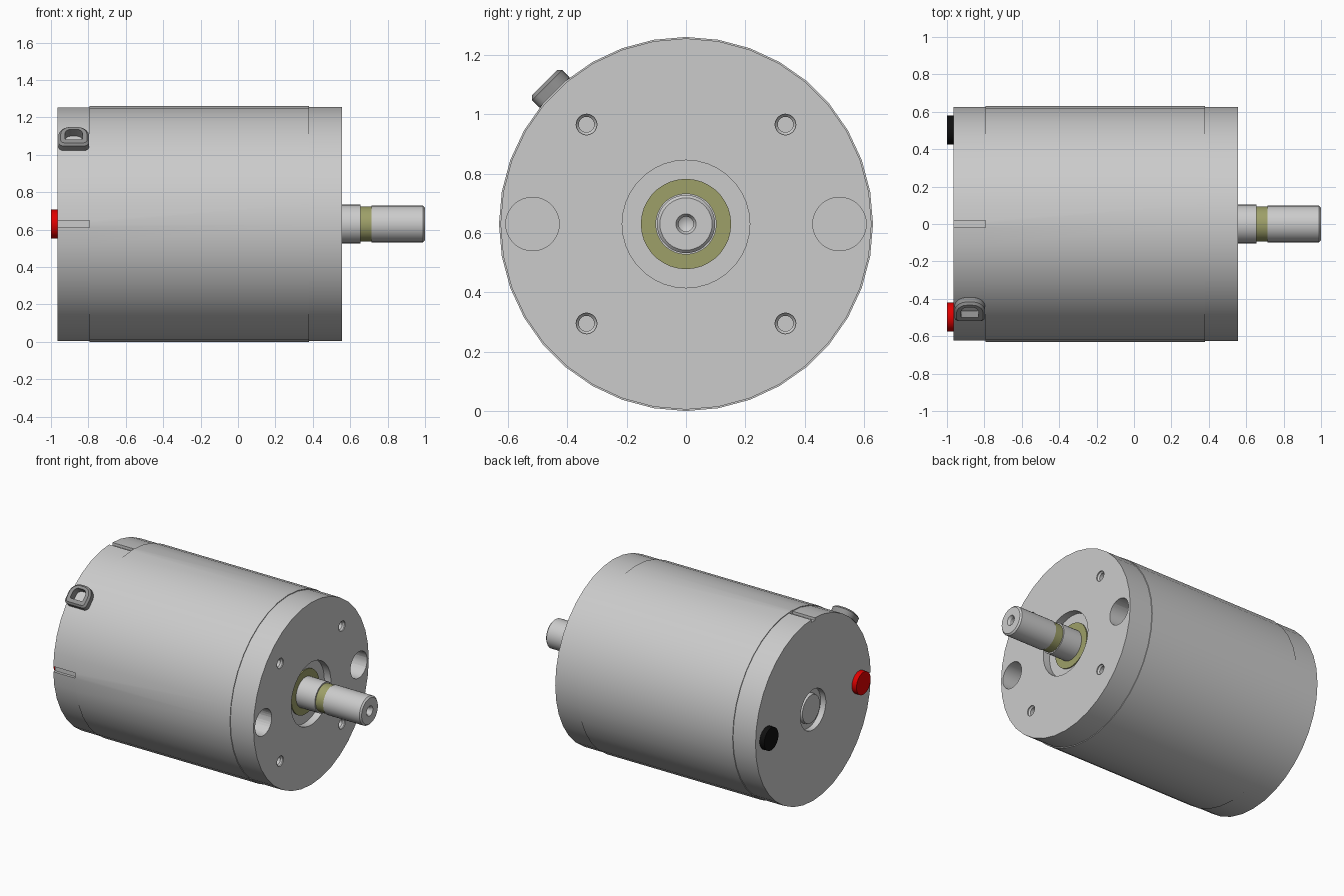
import bpy, bmesh, math
from mathutils import Vector

if "Cube" in bpy.data.objects:
    bpy.data.objects.remove(bpy.data.objects["Cube"])

ZC = 0.63  # height of the motor axis


def material(name, rgb):
    m = bpy.data.materials.new(name)
    m.diffuse_color = (*rgb, 1)
    m.use_nodes = True
    m.node_tree.nodes["Principled BSDF"].inputs["Base Color"].default_value = m.diffuse_color
    return m


OLIVE = material("olive", (0.34, 0.35, 0.14))
RED = material("red", (0.75, 0.0, 0.0))
BLACK = material("black", (0.005, 0.005, 0.005))
DARK = material("dark_grey", (0.28, 0.28, 0.28))


def finish(name, bm, mat=None):
    bmesh.ops.recalc_face_normals(bm, faces=bm.faces)
    me = bpy.data.meshes.new(name)
    bm.to_mesh(me)
    bm.free()
    ob = bpy.data.objects.new(name, me)
    bpy.context.collection.objects.link(ob)
    if mat:
        me.materials.append(mat)
    return ob


def smooth(ob):
    bpy.ops.object.select_all(action='DESELECT')
    ob.select_set(True)
    bpy.context.view_layer.objects.active = ob
    bpy.ops.object.shade_smooth_by_angle(angle=math.radians(30))


def bridge(bm, a, b):
    n = max(len(a), len(b))
    for i in range(n):
        j = (i + 1) % n
        if len(a) == 1:
            bm.faces.new((a[0], b[i], b[j]))
        elif len(b) == 1:
            bm.faces.new((a[i], b[0], a[j]))
        else:
            bm.faces.new((a[i], b[i], b[j], a[j]))


def lathe_into(bm, pts, y=0, z=ZC, segs=36, closed=False):
    """Spin (x, radius) points around an axis along x."""
    rings = []
    for x, r in pts:
        angs = [2 * math.pi * k / segs for k in range(segs if r else 1)]
        rings.append([bm.verts.new((x, y + r * math.sin(a), z + r * math.cos(a))) for a in angs])
    for a, b in zip(rings, rings[1:]):
        bridge(bm, a, b)
    if closed:
        bridge(bm, rings[-1], rings[0])


def lathe(name, pts, mat=None, **kw):
    bm = bmesh.new()
    lathe_into(bm, pts, **kw)
    ob = finish(name, bm, mat)
    smooth(ob)
    return ob


# Housing with stepped ends, front recess and rear bore
housing = lathe("housing", [
    (-0.95, 0), (-0.95, 0.095), (-0.925, 0.1), (-0.925, 0.138), (-0.965, 0.138),
    (-0.965, 0.625), (-0.795, 0.625), (-0.795, 0.63), (0.38, 0.63), (0.38, 0.625),
    (0.555, 0.625), (0.555, 0.215), (0.505, 0.215), (0.505, 0)])

# Cutters: mounting holes, countersunk screw holes, rear slots
bm = bmesh.new()
for s in (-1, 1):
    lathe_into(bm, [(0.6, 0), (0.6, 0.09), (0.40, 0.09), (0.40, 0)], y=s * 0.517)
    for t in (-1, 1):
        lathe_into(bm, [(0.6, 0), (0.6, 0.035), (0.548, 0.035), (0.538, 0.026),
                        (0.42, 0.026), (0.42, 0)], y=s * 0.335, z=ZC + t * 0.335, segs=24)
for centre, size in (((-0.895, 0, ZC + 0.65), (0.2, 0.036, 0.09)),
                     ((-0.895, -0.65, ZC), (0.2, 0.09, 0.036))):
    box = bmesh.ops.create_cube(bm, size=1)["verts"]
    for v in box:
        v.co = Vector(centre) + Vector(a * b for a, b in zip(v.co, size))
cutter = finish("hole_cutter", bm)
cutter.hide_render = True
mod = housing.modifiers.new("holes", 'BOOLEAN')
mod.operation = 'DIFFERENCE'
mod.solver = 'EXACT'
mod.object = cutter
bpy.ops.object.select_all(action='DESELECT')
housing.select_set(True)
bpy.context.view_layer.objects.active = housing
bpy.ops.object.modifier_apply(modifier=mod.name)
bpy.data.objects.remove(cutter)
smooth(housing)

# Shaft with groove, chamfer and centre drilling
lathe("shaft", [(0.495, 0), (0.495, 0.103), (0.655, 0.103), (0.655, 0.088), (0.715, 0.088),
                (0.715, 0.098), (0.99, 0.098), (1.0, 0.088), (1.0, 0.034), (0.985, 0.025),
                (0.92, 0.025), (0.905, 0)])
lathe("shaft_groove_band", [(0.655, 0.086), (0.655, 0.094), (0.715, 0.094), (0.715, 0.086)],
      OLIVE, closed=True)
lathe("front_bearing", [(0.5, 0.102), (0.5, 0.152), (0.512, 0.152), (0.512, 0.102)],
      OLIVE, closed=True)

# Rear electrical terminals
for name, mat, y in (("positive_terminal", RED, -0.497), ("negative_terminal", BLACK, 0.503)):
    lathe(name, [(-0.955, 0), (-0.955, 0.077), (-1.0, 0.077), (-1.0, 0)], mat, y=y)


# Cable loop: D-shaped frame lying tangent to the housing at 45 degrees
def outline(hw, low, high, r_low, r_high, n=8):
    pts = []
    for q, (sx, t, r) in enumerate(((1, high, r_high), (-1, high, r_high),
                                    (-1, low, r_low), (1, low, r_low))):
        cx = sx * (hw - r)
        ct = t - r if q < 2 else t + r
        for k in range(n + 1):
            a = math.pi / 2 * (q + k / n)
            pts.append((cx + r * math.cos(a), ct + r * math.sin(a)))
    return pts


outer = outline(0.082, -0.072, 0.072, 0.028, 0.068)
inset = outline(0.07, -0.060, 0.060, 0.020, 0.056)
hole = outline(0.047, -0.034, 0.042, 0.008, 0.034)
c = math.sqrt(0.5)
bm = bmesh.new()
rings = []
for loop, h in ((inset, 0.615), (outer, 0.627), (outer, 0.662), (inset, 0.674),
                (hole, 0.674), (hole, 0.615)):
    rings.append([bm.verts.new((-0.878 + u, (t - h) * c, ZC + (t + h) * c)) for u, t in loop])
for a, b in zip(rings, rings[1:] + rings[:1]):
    bridge(bm, a, b)
smooth(finish("cable_loop", bm, DARK))
